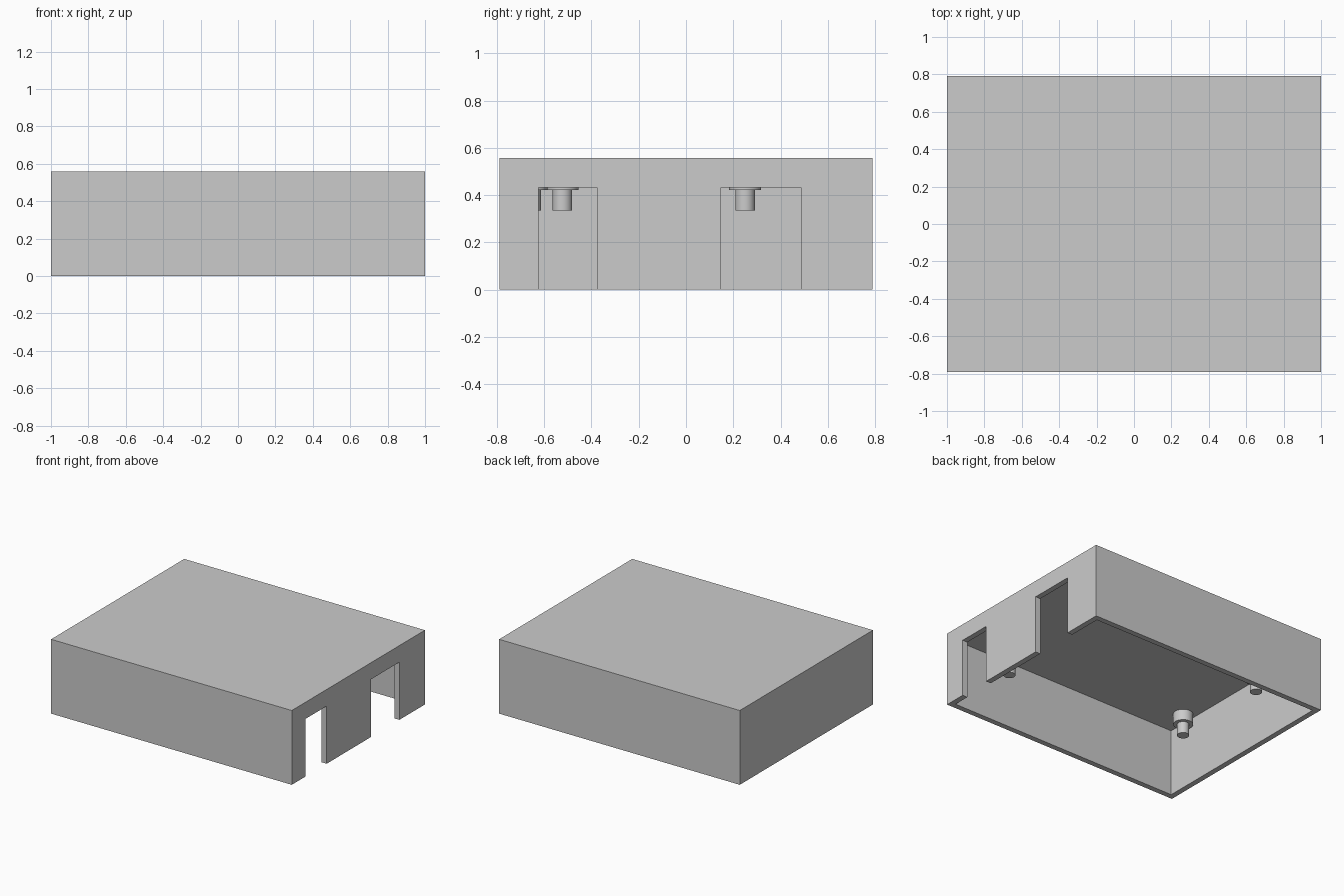
import bpy
import math

default = bpy.data.objects.get("Cube")
if default:
    bpy.data.objects.remove(default, do_unlink=True)

HALF_X, HALF_Y, HEIGHT = 1.0, 0.79, 0.558
WALL, CEILING = 0.041, 0.502

grey = bpy.data.materials.new("plain grey")
grey.use_nodes = True
colour = (0.6, 0.6, 0.6, 1)
grey.diffuse_color = colour
grey.node_tree.nodes["Principled BSDF"].inputs["Base Color"].default_value = colour


def box(name, low, high):
    centre = [(a + b) / 2 for a, b in zip(low, high)]
    bpy.ops.mesh.primitive_cube_add(size=1, location=centre)
    ob = bpy.context.object
    ob.name = name
    ob.scale = [b - a for a, b in zip(low, high)]
    bpy.ops.object.transform_apply(location=True, rotation=False, scale=True)
    ob.data.materials.append(grey)
    return ob


def cut(target, cutter):
    mod = target.modifiers.new(cutter.name, "BOOLEAN")
    mod.operation = "DIFFERENCE"
    mod.solver = "EXACT"
    mod.object = cutter
    bpy.context.view_layer.objects.active = target
    bpy.ops.object.modifier_apply(modifier=mod.name)
    bpy.data.objects.remove(cutter, do_unlink=True)


def cylinder(name, radius, x, y, bottom, top):
    bpy.ops.mesh.primitive_cylinder_add(vertices=48, radius=radius, depth=top - bottom,
                                        location=(x, y, (top + bottom) / 2))
    ob = bpy.context.object
    ob.name = name
    ob.data.materials.append(grey)
    bpy.ops.object.shade_smooth_by_angle(angle=math.radians(30))


# Open-bottomed cover
cover = box("cover", (-HALF_X, -HALF_Y, 0), (HALF_X, HALF_Y, HEIGHT))
cut(cover, box("cavity", (WALL - HALF_X, WALL - HALF_Y, -0.1),
               (HALF_X - WALL, HALF_Y - WALL, CEILING)))

# Two connector openings in the left side wall
for name, y0, y1 in (("power_opening", -0.625, -0.376), ("data_opening", 0.149, 0.487)):
    cut(cover, box(name, (HALF_X - 2 * WALL, y0, -0.1), (HALF_X + 0.1, y1, 0.433)))

# Stepped mounting posts hanging from the ceiling
posts = ((0.559, -0.655), (0.524, 0.667), (-0.876, -0.523), (-0.876, 0.25))
for i, (x, y) in enumerate(posts, 1):
    cylinder(f"standoff_{i}", 0.068, x, y, 0.421, CEILING + 0.01)
    cylinder(f"locating_pin_{i}", 0.041, x, y, 0.335, 0.43)
